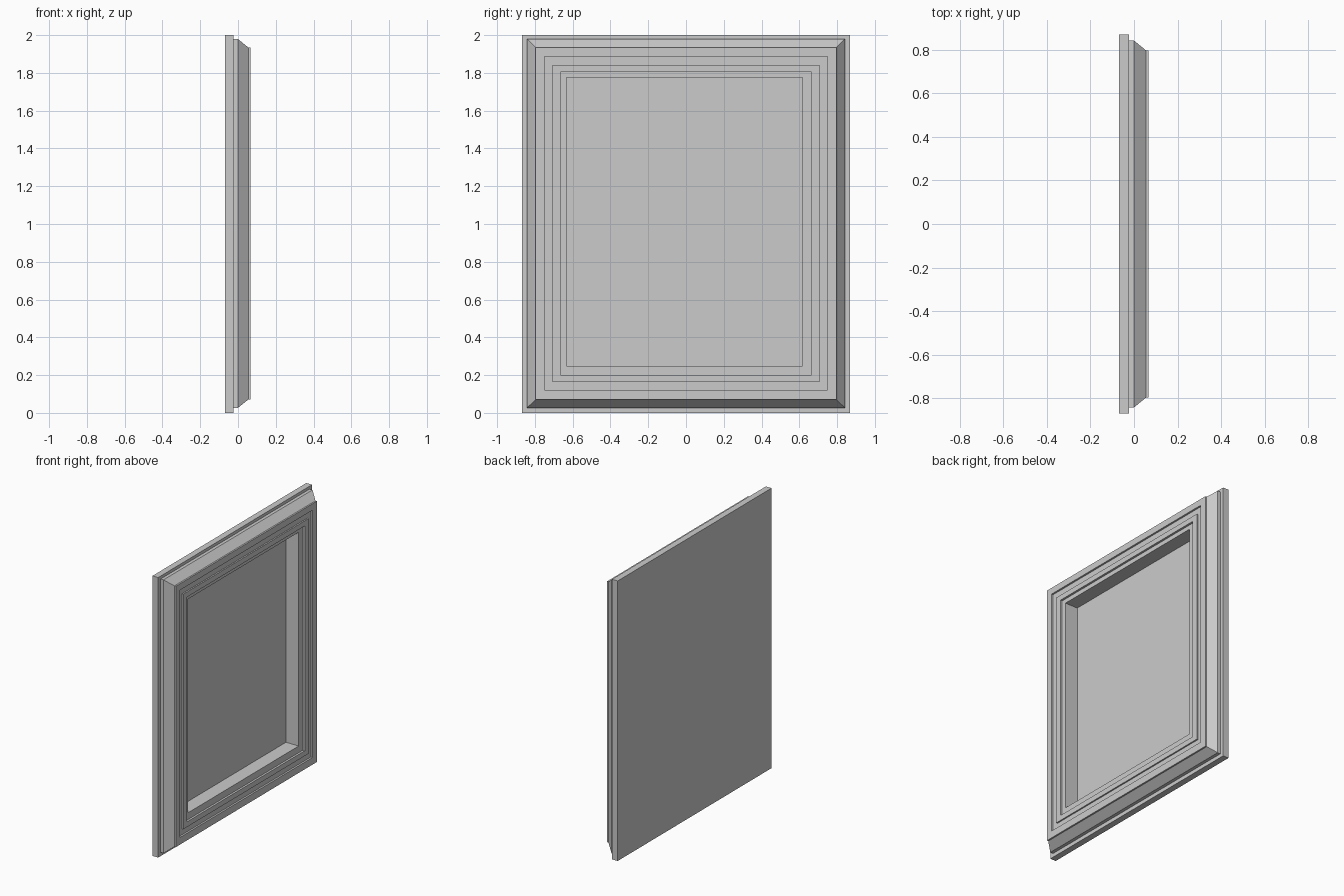
import bpy
import bmesh

if "Cube" in bpy.data.objects:
    bpy.data.objects.remove(bpy.data.objects["Cube"])

# Moulding profile, from the back edge round to the recessed panel:
# (depth x, left y, right y, bottom z, top z)
OUTER = (-0.868, 0.868, 0.0, 2.0)
STEP = (-0.841, 0.841, 0.027, 1.979)
FACE = (-0.796, 0.796, 0.071, 1.934)
GROOVE = (-0.749, 0.749, 0.122, 1.888)
RIDGE = (-0.706, 0.706, 0.164, 1.843)
LIP = (-0.664, 0.664, 0.201, 1.806)
OPENING = (-0.632, 0.616, 0.249, 1.775)

profile = [
    (-0.068, OUTER), (-0.023, OUTER),     # backing slab edge
    (-0.023, STEP), (0.0, STEP),          # stepped edge
    (0.055, FACE), (0.066, FACE),         # sloped bevel and front face
    (0.066, GROOVE), (0.053, GROOVE),     # groove
    (0.053, RIDGE), (0.063, RIDGE),       # ridge
    (0.063, LIP), (0.048, LIP),           # inner lip
    (0.048, OPENING), (-0.052, OPENING),  # opening wall
]


def add_ring(bm, x, rect):
    y0, y1, z0, z1 = rect
    return [bm.verts.new((x, y, z))
            for y, z in ((y0, z0), (y1, z0), (y1, z1), (y0, z1))]


# Panelled frame: bridge each rectangle to the next, then close both ends
bm = bmesh.new()
rings = [add_ring(bm, x, rect) for x, rect in profile]
for a, b in zip(rings, rings[1:]):
    for i in range(4):
        j = (i + 1) % 4
        bm.faces.new((a[i], a[j], b[j], b[i]))
bm.faces.new(rings[0][::-1])   # flat back
bm.faces.new(rings[-1])        # recessed panel
bmesh.ops.recalc_face_normals(bm, faces=bm.faces)

mesh = bpy.data.meshes.new("panelled_frame")
bm.to_mesh(mesh)
bm.free()
obj = bpy.data.objects.new("panelled_frame", mesh)
bpy.context.collection.objects.link(obj)
